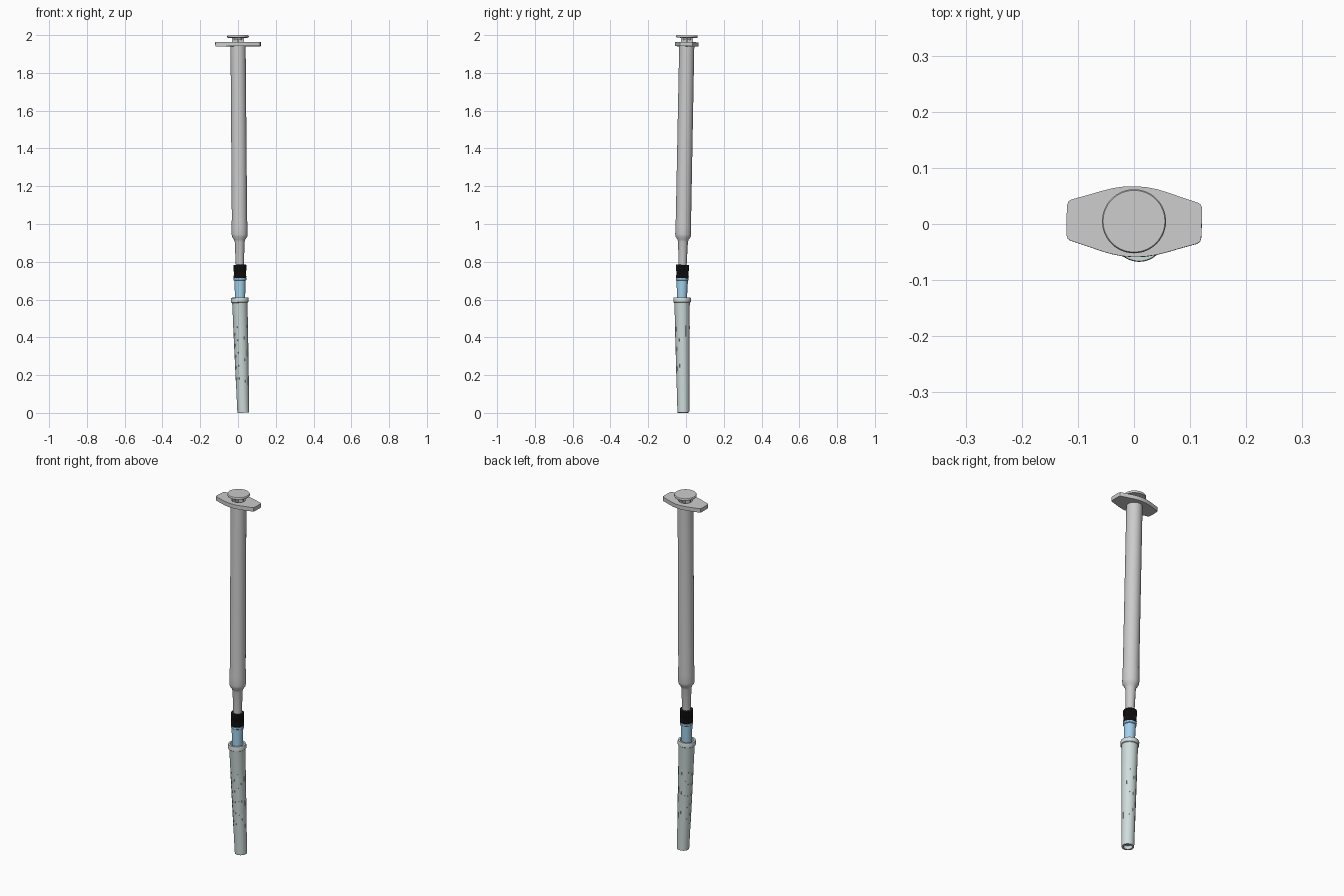
import bpy, bmesh, math
from mathutils import Matrix, Vector

if "Cube" in bpy.data.objects:
    bpy.data.objects.remove(bpy.data.objects["Cube"])


def axis_matrix(bottom, top):
    """Place local z along the line from bottom to top."""
    d = Vector(top) - Vector(bottom)
    q = Vector((0, 0, 1)).rotation_difference(d)
    return Matrix.Translation(bottom) @ q.to_matrix().to_4x4()


# The syringe leans slightly, the needle cap leans a little differently
SYRINGE = axis_matrix((0.016, -0.033, 0), (0, 0.005, 2))
CAP = axis_matrix((0.028, -0.014, 0.001), (0.009, -0.021, 0.61))


def material(name, rgb):
    m = bpy.data.materials.new(name)
    m.diffuse_color = (*rgb, 1)
    m.use_nodes = True
    m.node_tree.nodes["Principled BSDF"].inputs["Base Color"].default_value = m.diffuse_color
    return m


def finish(name, bm, matrix, mat=None, smooth=True):
    bmesh.ops.recalc_face_normals(bm, faces=bm.faces[:])
    me = bpy.data.meshes.new(name)
    bm.to_mesh(me)
    bm.free()
    if smooth:
        me.polygons.foreach_set("use_smooth", [True] * len(me.polygons))
        me.set_sharp_from_angle(angle=math.radians(30))
    ob = bpy.data.objects.new(name, me)
    bpy.context.collection.objects.link(ob)
    ob.matrix_world = matrix
    if mat:
        me.materials.append(mat)
    return ob


def lathe(name, profile, matrix, mat=None, n=48, closed=False, knurl=0.0):
    """Revolve (radius, z) points; closed joins last to first for a hollow wall."""
    bm = bmesh.new()
    rings = []
    for r, z in profile:
        ring = []
        for i in range(n):
            a = 2 * math.pi * i / n
            rr = r - (knurl if i % 4 > 1 else 0)
            ring.append(bm.verts.new((rr * math.cos(a), rr * math.sin(a), z)))
        rings.append(ring)
    pairs = list(zip(rings, rings[1:]))
    if closed:
        pairs.append((rings[-1], rings[0]))
    else:
        bm.faces.new(rings[0])
        bm.faces.new(rings[-1])
    for a, b in pairs:
        for i in range(n):
            j = (i + 1) % n
            bm.faces.new((a[i], a[j], b[j], b[i]))
    return finish(name, bm, matrix, mat, smooth=not knurl)


def add_box(bm, size, centre, angle=0.0):
    m = Matrix.Rotation(angle, 4, 'Z') @ Matrix.Translation(centre) @ Matrix.Diagonal((*size, 1))
    bmesh.ops.create_cube(bm, size=1, matrix=m)


blue = material("hub_blue", (0.36, 0.64, 0.84))
black = material("collar_black", (0.015, 0.015, 0.015))
cap_green = material("cap_grey_green", (0.62, 0.72, 0.71))

# Hollow barrel with shoulder and tapered tip
lathe("barrel", [(0.040, 1.945), (0.0405, 1.03), (0.042, 0.99), (0.042, 0.945), (0.040, 0.932),
                 (0.030, 0.918), (0.026, 0.905), (0.021, 0.77), (0.008, 0.77), (0.008, 0.93),
                 (0.035, 0.95), (0.035, 1.945)], SYRINGE, closed=True)

# Finger flange: lens-like outline with a round hole
half = [(0.1205, 0.015), (0.120, 0.027), (0.118, 0.033), (0.113, 0.0365), (0.1, 0.0405),
        (0.08, 0.0465), (0.06, 0.053), (0.04, 0.0585), (0.02, 0.062), (0, 0.063)]
upper = half + [(-x, y) for x, y in half[-2::-1]]
outline = upper + [(x, -y) for x, y in upper[::-1]]
bm = bmesh.new()
loops = []
for inset, z in ((0, 1.941), (0, 1.963), (None, 1.963), (None, 1.941)):
    ring = []
    for x, y in outline:
        p = Vector((x, y))
        if inset is None:
            p = p.normalized() * 0.035
        ring.append(bm.verts.new((p.x, p.y, z)))
    loops.append(ring)
for k in range(4):
    a, b = loops[k], loops[(k + 1) % 4]
    for i in range(len(outline)):
        j = (i + 1) % len(outline)
        bm.faces.new((a[i], a[j], b[j], b[i]))
finish("finger_flange", bm, SYRINGE @ Matrix.Rotation(-0.025, 4, 'Z'))

# Plunger: thumb disc, cross-shaped rod and stopper
lathe("thumb_disc", [(0.050, 1.986), (0.055, 1.987), (0.057, 1.990), (0.057, 1.996),
                     (0.055, 1.999)], SYRINGE, n=64)
bm = bmesh.new()
for k in range(2):
    add_box(bm, (0.063, 0.008, 0.99), (0, 0, 1.493), k * math.pi / 2)
finish("plunger_rod", bm, SYRINGE, smooth=False)
lathe("plunger_neck", [(0.022, 1.975), (0.022, 1.987)], SYRINGE)
lathe("plunger_stopper", [(0.03, 0.955), (0.0345, 0.96), (0.0345, 1.0)], SYRINGE)

# Knurled locking collar
lathe("locking_collar", [(0.033, 0.712), (0.034, 0.722), (0.032, 0.732), (0.032, 0.748),
                         (0.034, 0.756), (0.034, 0.784)], SYRINGE, black, n=96, knurl=0.002)

# Needle hub and needle
lathe("needle_hub", [(0.026, 0.54), (0.027, 0.62), (0.030, 0.70), (0.034, 0.703),
                     (0.034, 0.713)], SYRINGE, blue)
lathe("needle", [(0.004, 0.10), (0.004, 0.55)], CAP, n=12)

# Hollow needle cap with rim
lathe("needle_cap", [(0.031, 0.0), (0.0315, 0.01), (0.0405, 0.575), (0.042, 0.583), (0.046, 0.586),
                     (0.0465, 0.605), (0.045, 0.61), (0.035, 0.61), (0.034, 0.55), (0.022, 0.012),
                     (0.022, 0.0)], CAP, cap_green, closed=True)
lathe("cap_end_plug", [(0.024, 0.02), (0.024, 0.03)], CAP, cap_green)

# Slim grip ribs following the taper of the cap
bm = bmesh.new()
for k in range(12):
    a = 2 * math.pi * k / 12
    before = set(bm.verts)
    add_box(bm, (0.006, 0.0035, 0.31), (0, 0, 0.305))
    for v in set(bm.verts) - before:
        r = 0.0313 + 0.0159 * v.co.z + (v.co.x - 0.0024)
        y = v.co.y
        v.co.x = r * math.cos(a) - y * math.sin(a)
        v.co.y = r * math.sin(a) + y * math.cos(a)
finish("cap_grip_ribs", bm, CAP, cap_green, smooth=False)
